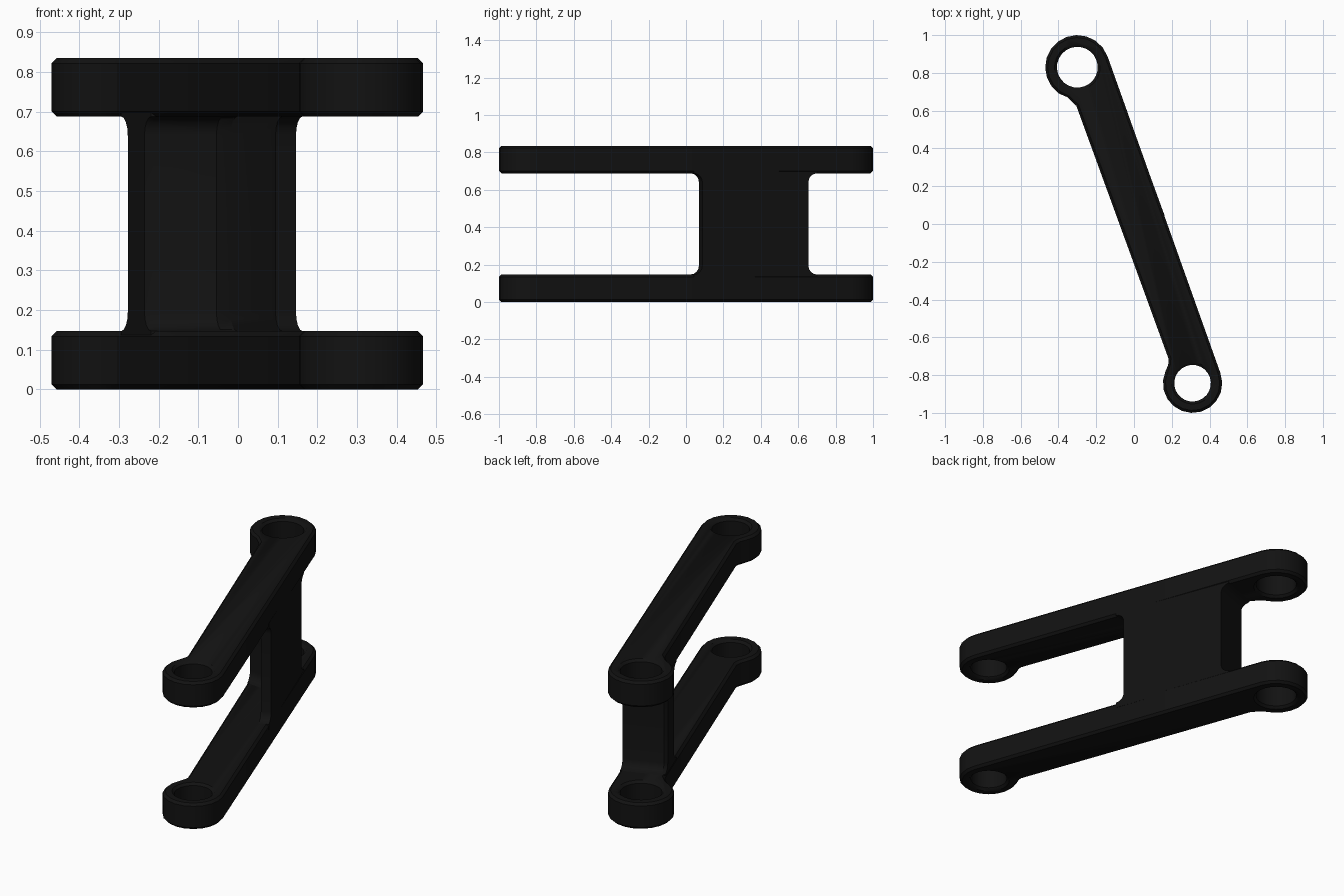
import bpy, bmesh
from math import sin, cos, radians, pi, hypot

if "Cube" in bpy.data.objects:
    bpy.data.objects.remove(bpy.data.objects["Cube"])

# Arm axis: t runs from the big eye to the small eye, n points to the right side
AX, AY, BX, BY = -0.30, 0.83, 0.31, -0.843
LEN = hypot(BX - AX, BY - AY)
DX, DY = (BX - AX) / LEN, (BY - AY) / LEN
RA, RB, HA, HB = 0.17, 0.157, 0.108, 0.097
THICK, TOP, CH = 0.147, 0.835, 0.013

black = bpy.data.materials.new("black")
black.diffuse_color = (0.006, 0.006, 0.006, 1)
black.use_nodes = True
black.node_tree.nodes["Principled BSDF"].inputs["Base Color"].default_value = black.diffuse_color


def loft(name, layers):
    """layers: list of (outline in t/n, z), all with equal point counts."""
    bm = bmesh.new()
    rings = [[bm.verts.new((AX + DX * t - DY * n, AY + DY * t + DX * n, z))
              for t, n in pts] for pts, z in layers]
    for a, b in zip(rings, rings[1:]):
        for i in range(len(a)):
            j = (i + 1) % len(a)
            bm.faces.new((a[i], a[j], b[j], b[i]))
    bm.faces.new(rings[0])
    bm.faces.new(rings[-1])
    bmesh.ops.recalc_face_normals(bm, faces=bm.faces)
    me = bpy.data.meshes.new(name)
    bm.to_mesh(me)
    bm.free()
    me.materials.append(black)
    ob = bpy.data.objects.new(name, me)
    bpy.context.collection.objects.link(ob)
    return ob


def arc(t, r, a0, a1, count):
    return [(t + r * cos(radians(a0 + (a1 - a0) * i / count)),
             r * sin(radians(a0 + (a1 - a0) * i / count))) for i in range(count + 1)]


def arm_outline(c):
    """Arm plan inset by c: big eye, straight left edge, small eye."""
    pts = arc(0, RA - c, 90, 305, 12)
    pts += [(0.13, -0.105 + c), (0.19, -0.075 + c)]
    pts += [(LEN - 0.165, -0.075 + c), (LEN - 0.135, -0.088 + c)]
    return pts + arc(LEN, RB - c, 225, 450, 12)


def smooth(ob):
    bpy.ops.object.select_all(action='DESELECT')
    bpy.context.view_layer.objects.active = ob
    ob.select_set(True)
    bpy.ops.object.shade_smooth_by_angle(angle=radians(25))


# Two chamfered arms with countersunk eyes
for name, z in (("lower_arm", 0), ("upper_arm", TOP - THICK)):
    h = z + THICK
    arm = loft(name, [(arm_outline(c), k) for c, k in
                      ((CH, z), (0, z + CH), (0, h - CH), (CH, h))])
    smooth(arm)
    for end, t, r in (("big", 0, HA), ("small", LEN, HB)):
        cut = loft(f"{name}_{end}_hole_cutter",
                   [(arc(t, r + e, 0, 345, 23), k) for e, k in
                    ((2 * CH, z - CH), (0, z + CH), (0, h - CH), (2 * CH, h + CH))])
        smooth(cut)
        cut.hide_render = True
        cut.hide_set(True)
        mod = arm.modifiers.new("eye", 'BOOLEAN')
        mod.object = cut
        mod.operation = 'DIFFERENCE'
        mod.solver = 'EXACT'


# Connecting web: full-width post at the back thinning to a plate along the right side
def web_outline(f):
    return [(0.247 - f, 0.165), (0.247 - f, -0.055), (0.262 - f, -0.072),
            (0.385 + f, -0.072), (0.40 + f, -0.055), (0.47 + f, 0.09),
            (0.52 + f, 0.11), (0.85 + f, 0.11), (0.85 + f, 0.165)]


FIL = 0.048
steps = [(FIL * (1 - sin(a)), FIL * (1 - cos(a))) for a in (i * pi / 8 for i in range(5))]
low = [(FIL, THICK - 0.03)] + [(f, THICK + k) for f, k in steps]
high = [(f, TOP - z) for f, z in reversed(low)]
web = loft("connecting_web", [(web_outline(f), z) for f, z in low + high])
smooth(web)
